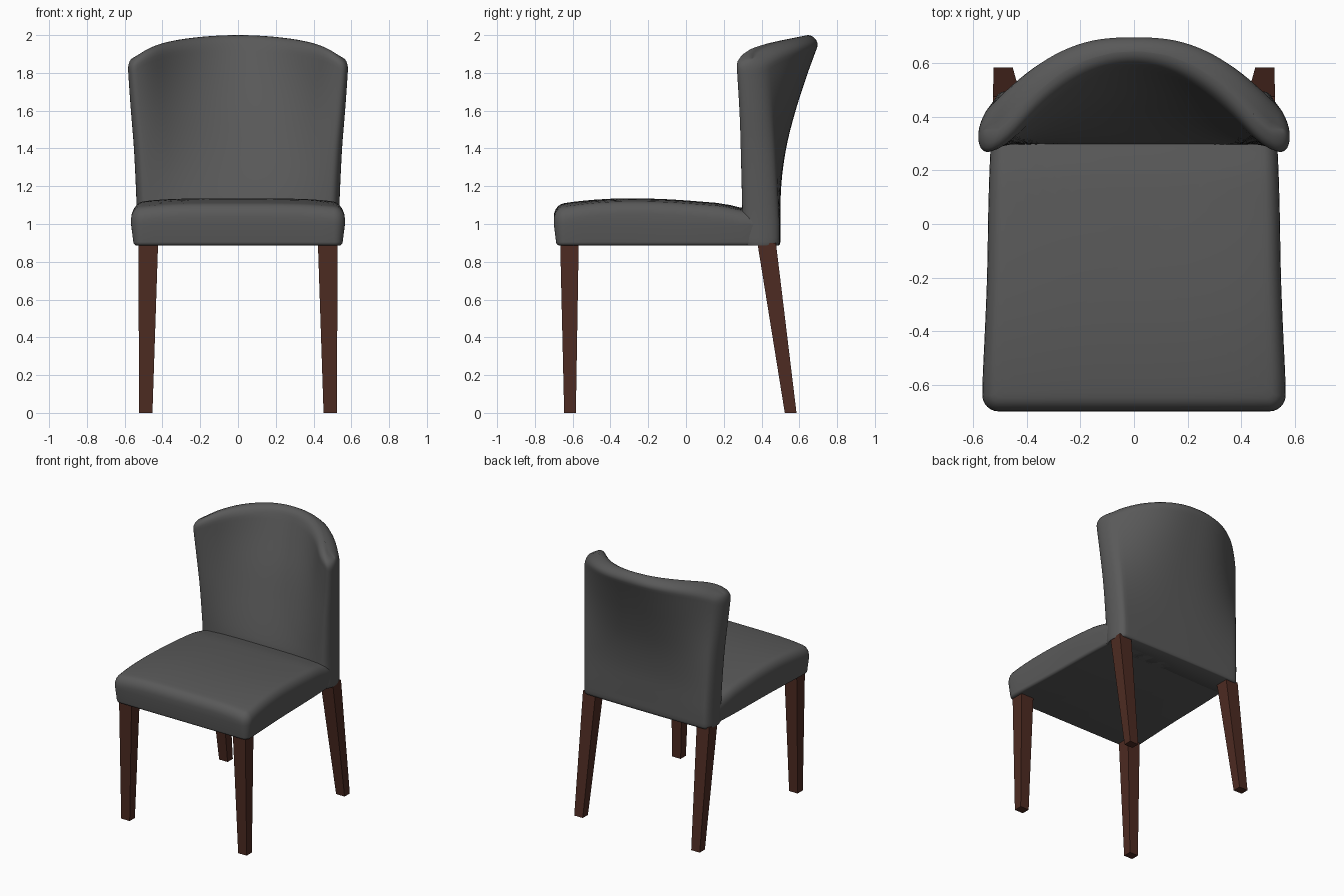
import bpy, bmesh, math

if "Cube" in bpy.data.objects:
    bpy.data.objects.remove(bpy.data.objects["Cube"])


def material(name, rgb):
    m = bpy.data.materials.new(name)
    m.diffuse_color = (*rgb, 1)
    m.use_nodes = True
    m.node_tree.nodes["Principled BSDF"].inputs["Base Color"].default_value = m.diffuse_color
    return m


FABRIC = material("grey upholstery", (0.10, 0.10, 0.10))
WOOD = material("dark brown wood", (0.075, 0.024, 0.016))


def interp(table, v):
    """Smooth (Hermite) interpolation through (key, value) pairs."""
    n = len(table)
    if v <= table[0][0]:
        return table[0][1]
    for i in range(n - 1):
        (a, fa), (b, fb) = table[i], table[i + 1]
        if v <= b:
            p, q = table[max(i - 1, 0)], table[min(i + 2, n - 1)]
            h = b - a
            ma = (fb - p[1]) / (b - p[0]) * h
            mb = (q[1] - fa) / (q[0] - a) * h
            t = (v - a) / h
            return (fa * (2 * t**3 - 3 * t**2 + 1) + ma * (t**3 - 2 * t**2 + t)
                    + fb * (3 * t**2 - 2 * t**3) + mb * (t**3 - t**2))
    return table[-1][1]


def loft(name, rows, mat, smooth=True):
    """Skin a stack of closed rings and cap both ends."""
    bm = bmesh.new()
    rings = [[bm.verts.new(p) for p in row] for row in rows]
    n = len(rings[0])
    for r0, r1 in zip(rings, rings[1:]):
        for i in range(n):
            j = (i + 1) % n
            bm.faces.new((r0[i], r0[j], r1[j], r1[i]))
    bm.faces.new(rings[0][::-1])
    bm.faces.new(rings[-1])
    bmesh.ops.recalc_face_normals(bm, faces=bm.faces)
    me = bpy.data.meshes.new(name)
    bm.to_mesh(me)
    bm.free()
    ob = bpy.data.objects.new(name, me)
    bpy.context.collection.objects.link(ob)
    me.materials.append(mat)
    if smooth:
        bpy.ops.object.select_all(action='DESELECT')
        ob.select_set(True)
        bpy.context.view_layer.objects.active = ob
        bpy.ops.object.shade_smooth_by_angle(angle=math.radians(60))
    return ob


QUARTER = [math.radians(a) for a in (0, 18, 36, 54, 72, 90)]

# ---- seat cushion: tapered rounded slab with a crowned top ----
Y0, Y1, ZB = -0.70, 0.42, 0.886
SEAT_W = [(-0.7, 0.566), (-0.6, 0.566), (-0.4, 0.557), (-0.2, 0.549), (0.1, 0.543), (0.3, 0.535), (0.42, 0.525)]
SEAT_TOP = [(-0.7, 1.10), (-0.6, 1.117), (-0.45, 1.131), (-0.3, 1.136), (-0.1, 1.131),
            (0.1, 1.117), (0.2, 1.107), (0.3, 1.085), (0.42, 1.07)]


def seat_outline(inset):
    pts = []
    r = max(0.06 - inset, 0.02)
    ya, yb = Y0 + inset, Y1 - inset
    corners = [(1, ya + r, -90), (1, yb - r, 0), (-1, yb - r, 90), (-1, ya + r, 180)]
    for k, (sx, cy, a0) in enumerate(corners):
        for s in range(7):
            a = math.radians(a0 + 15 * s)
            y = cy + r * math.sin(a)
            pts.append((sx * (interp(SEAT_W, y) - inset - r) + r * math.cos(a), y))
        # points along the following edge
        x0, y0 = pts[-1]
        ny = corners[(k + 1) % 4][1]
        for s in range(1, 16):
            f = s / 16
            if k % 2 == 0:
                y = cy + (ny - cy) * f
                pts.append((sx * (interp(SEAT_W, y) - inset), y))
            else:
                pts.append((x0 * (1 - 2 * f), y0))
    return pts


def seat_z(x, y):
    return interp(SEAT_TOP, y) - 0.025 * (abs(x) / 0.56) ** 4


seat_rows = []
for a in QUARTER:
    seat_rows.append([(x, y, ZB + 0.02 * (1 - math.cos(a)))
                      for x, y in seat_outline(0.012 + 0.02 * (1 - math.sin(a)))])
seat_rows.append([(x, y, 1.0) for x, y in seat_outline(0)])
for a in QUARTER:
    seat_rows.append([(x, y, seat_z(x, y) - 0.06 * (1 - math.sin(a)))
                      for x, y in seat_outline(0.05 * (1 - math.cos(a)))])
for s in (0.96, 0.9, 0.82, 0.7, 0.55, 0.4, 0.25, 0.1):
    row = []
    for x, y in seat_outline(0.05):
        x, y = x * s, -0.1 + (y + 0.1) * s
        row.append((x, y, seat_z(x, y)))
    seat_rows.append(row)
loft("seat", seat_rows, FABRIC)

# ---- backrest: straight at the bottom, flaring to a curved wrap at the top ----
HALF_W = [(0.9, 0.533), (1.1, 0.537), (1.4, 0.551), (1.6, 0.567), (1.8, 0.581), (1.9, 0.585)]
FRONT_MID = [(1.08, 0.295), (1.2, 0.33), (1.4, 0.395), (1.6, 0.46), (1.8, 0.535), (1.95, 0.59)]
FRONT_SIDE = [(1.08, 0.298), (1.4, 0.288), (1.6, 0.281), (1.87, 0.265)]
BACK_MID = [(1.0, 0.50), (1.2, 0.504), (1.4, 0.53), (1.6, 0.58), (1.8, 0.645), (1.95, 0.70)]
BACK_SIDE = [(1.0, 0.495), (1.2, 0.485), (1.4, 0.475), (1.6, 0.46), (1.9, 0.44)]
R_END = 0.05
TOP_R = 0.065


def front_y(u, z):
    a = 1.16 * u * u
    h = max(0.3 - abs(a - 1), 0) / 0.3
    g = min(a, 1) - h * h * 0.075
    return interp(FRONT_MID, z) + (interp(FRONT_SIDE, z) - interp(FRONT_MID, z)) * g


def back_y(u, z):
    m = interp(BACK_MID, z)
    return m + (interp(BACK_SIDE, z) - m) * abs(u) ** 2.5


def back_ring(t, squeeze, dz):
    def height(u, e):
        return ZB + (2.0 - 0.062 * u * u - 0.03 * u ** 8 - 0.03 * e - ZB) * t + dz

    def inner(z):
        return interp(HALF_W, z) - 0.03 * (1 - squeeze) - R_END

    def point(u, front):
        z = height(u, 0)
        f, b = front_y(u, z), back_y(u, z)
        return (u * inner(z), (f + b) / 2 + (-1 if front else 1) * squeeze * (b - f) / 2, z)

    # rounded side edge: a cubic from front face to back face, tangent to both
    end, c = [], R_END * 4 / 3
    for i in range(1, 14):
        s = i / 14
        e = 4 * s * (1 - s)
        z = height(1, e)
        w, f, b = inner(z), front_y(1, z), back_y(1, z)
        fs = (f - front_y(0.96, z)) / (0.04 * w)
        bs = (b - back_y(0.99, z)) / (0.01 * w)
        y = ((1 - s)**3 * f + 3 * s * (1 - s)**2 * (f + c * fs)
             + 3 * s * s * (1 - s) * (b + c * bs) + s**3 * b)
        m = (f + b) / 2
        end.append((w + R_END * e, m + squeeze * (y - m), z))
    us = [-1 + i / 20 for i in range(41)]
    return ([point(u, True) for u in us] + end + [point(-u, False) for u in us]
            + [(-x, y, z) for x, y, z in reversed(end)])


back_rows = [back_ring(0, 0.9, 0), back_ring(0, 0.96, 0.005), back_ring(0, 1, 0.02)]
back_rows += [back_ring(i / 24, 1, 0) for i in range(1, 22)]
back_rows.append(back_ring(1, 1, -TOP_R - 0.02))
back_rows += [back_ring(1, max(math.cos(a), 0.03), -TOP_R * (1 - math.sin(a))) for a in QUARTER]
loft("backrest", back_rows, FABRIC)


# ---- tapered legs, mirrored left and right ----
def leg(name, side, bottom, top):
    rows = []
    for (xa, xb, ya, yb), z in ((bottom, 0), (top, 0.90)):
        rows.append([(side * x, y, z) for x, y in ((xa, ya), (xb, ya), (xb, yb), (xa, yb))])
    loft(name, rows, WOOD, smooth=False)


for side, label in ((-1, "left"), (1, "right")):
    leg("front_leg_" + label, side, (0.453, 0.524, -0.645, -0.583), (0.423, 0.527, -0.666, -0.568))
    leg("rear_leg_" + label, side, (0.453, 0.524, 0.523, 0.585), (0.423, 0.527, 0.378, 0.476))
